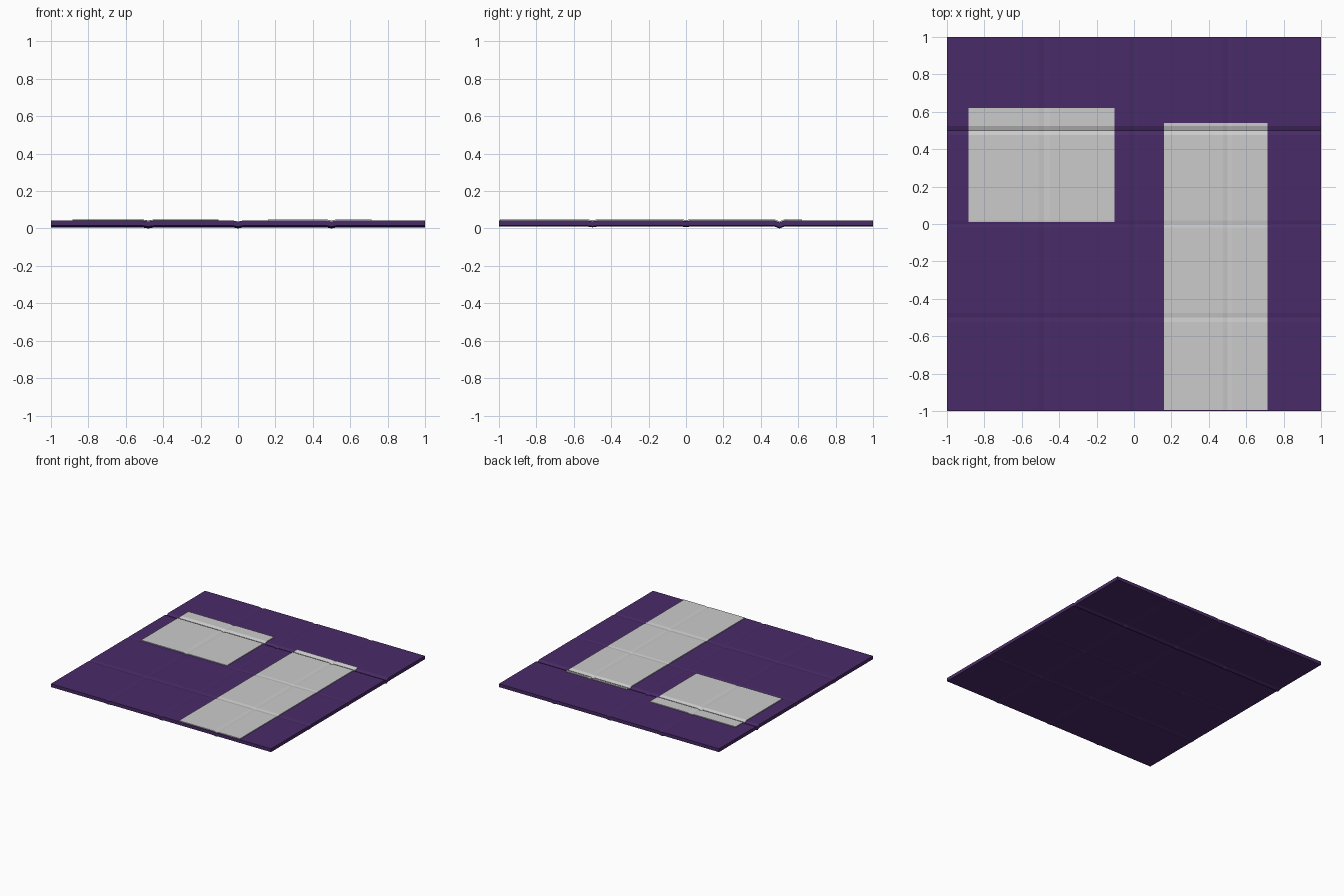
import bpy, bmesh

if "Cube" in bpy.data.objects:
    bpy.data.objects.remove(bpy.data.objects["Cube"])

# Fold creases: (position, depth, half width)
X_CREASES = [(-0.48, 0.005, 0.03), (0.0, 0.005, 0.025), (0.5, 0.005, 0.025)]
Y_CREASES = [(-0.5, 0.004, 0.025), (0.0, 0.003, 0.02), (0.5, 0.010, 0.025)]


def dip(v, creases):
    return sum(d * max(0.0, 1 - abs(v - c) / w) for c, d, w in creases)


def stops(lo, hi, creases):
    pts = {lo, hi}
    for c, _, w in creases:
        pts.update(p for p in (c - w, c, c + w) if lo < p < hi)
    return sorted(pts)


def folded_sheet(name, x0, x1, y0, y1, bottom, top):
    """Slab whose top and bottom both follow the fold creases."""
    xs, ys = stops(x0, x1, X_CREASES), stops(y0, y1, Y_CREASES)
    bm = bmesh.new()
    grid = [[bm.verts.new((x, y, bottom - dip(x, X_CREASES) - dip(y, Y_CREASES)))
             for y in ys] for x in xs]
    for i in range(len(xs) - 1):
        for j in range(len(ys) - 1):
            bm.faces.new((grid[i][j], grid[i + 1][j], grid[i + 1][j + 1], grid[i][j + 1]))
    # Raise an extruded copy to form the top, keeping the bottom
    ext = bmesh.ops.extrude_face_region(bm, geom=bm.faces[:], use_keep_orig=True)
    verts = [g for g in ext["geom"] if isinstance(g, bmesh.types.BMVert)]
    bmesh.ops.translate(bm, verts=verts, vec=(0, 0, top - bottom))
    bmesh.ops.recalc_face_normals(bm, faces=bm.faces[:])
    mesh = bpy.data.meshes.new(name)
    bm.to_mesh(mesh)
    bm.free()
    obj = bpy.data.objects.new(name, mesh)
    bpy.context.collection.objects.link(obj)
    return obj


# Purple folded mat
mat = folded_sheet("folded_mat", -1, 1, -1, 1, 0.015, 0.042)
purple = bpy.data.materials.new("purple_cloth")
purple.diffuse_color = (0.067, 0.024, 0.138, 1)
purple.use_nodes = True
purple.node_tree.nodes["Principled BSDF"].inputs["Base Color"].default_value = purple.diffuse_color
mat.data.materials.append(purple)

# Grey printed panels lying on the mat
folded_sheet("small_panel", -0.885, -0.105, 0.01, 0.62, 0.042, 0.048)
folded_sheet("long_panel", 0.16, 0.715, -0.995, 0.54, 0.042, 0.048)
